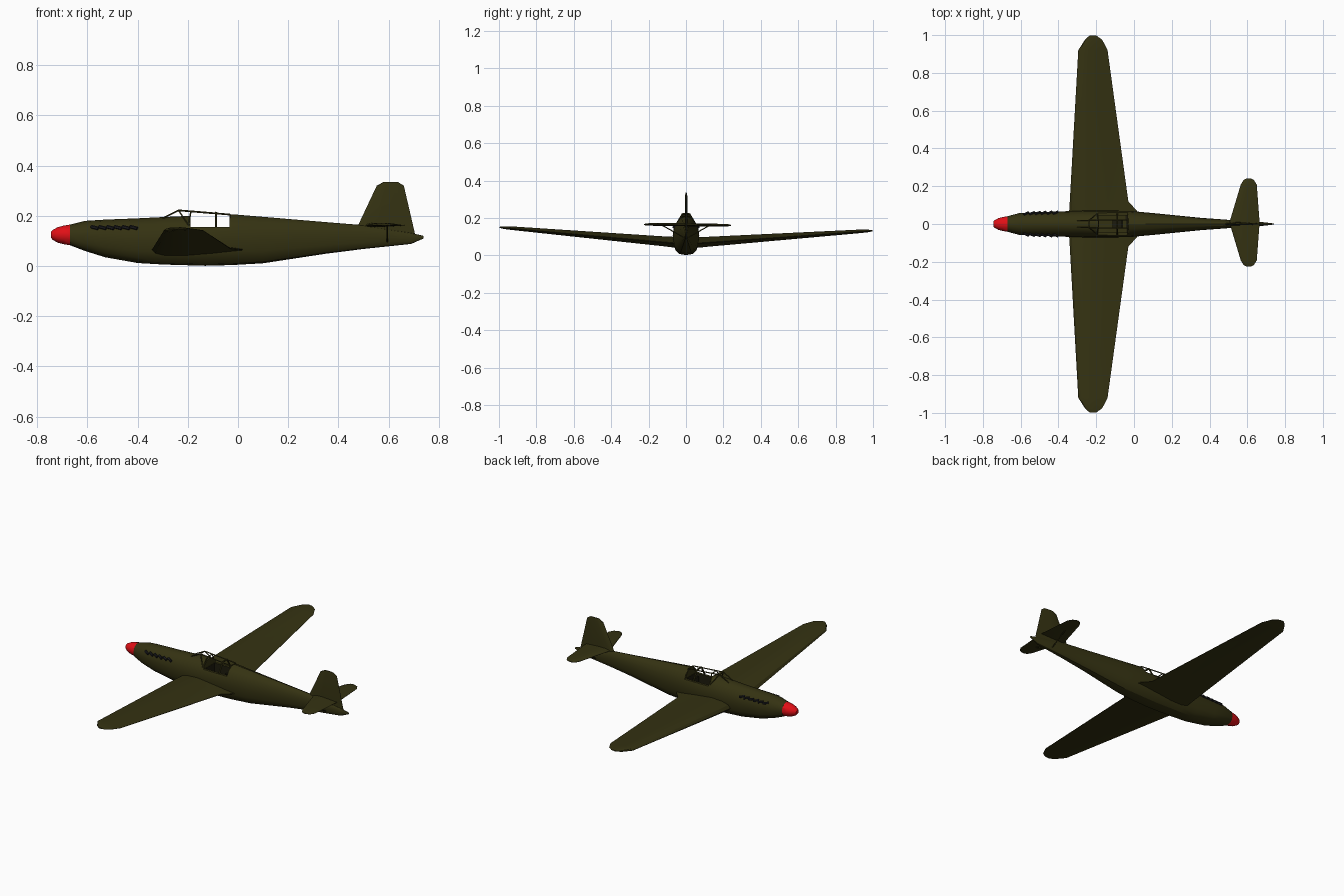
import bpy, bmesh
from math import sin, cos, pi, copysign
from mathutils import Vector

if "Cube" in bpy.data.objects:
    bpy.data.objects.remove(bpy.data.objects["Cube"])


def material(name, rgb):
    m = bpy.data.materials.new(name)
    m.use_nodes = True
    m.diffuse_color = (*rgb, 1)
    m.node_tree.nodes["Principled BSDF"].inputs["Base Color"].default_value = (*rgb, 1)
    return m


OLIVE = material("olive drab", (0.035, 0.032, 0.006))
RED = material("spinner red", (0.75, 0.005, 0.008))
DARK = material("exhaust grey", (0.012, 0.012, 0.014))
BLACK = material("cockpit dark", (0.012, 0.011, 0.004))


def finish(name, bm, mat, smooth=True):
    bmesh.ops.recalc_face_normals(bm, faces=bm.faces)
    mesh = bpy.data.meshes.new(name)
    bm.to_mesh(mesh)
    bm.free()
    ob = bpy.data.objects.new(name, mesh)
    bpy.context.collection.objects.link(ob)
    mesh.materials.append(mat)
    bpy.ops.object.select_all(action="DESELECT")
    ob.select_set(True)
    bpy.context.view_layer.objects.active = ob
    if smooth:
        bpy.ops.object.shade_smooth_by_angle(angle=pi / 6)
    return ob


def loft(name, rings, mat):
    """Skin a list of closed rings and cap both ends."""
    bm = bmesh.new()
    rows = [[bm.verts.new(p) for p in ring] for ring in rings]
    n = len(rows[0])
    for a, b in zip(rows, rows[1:]):
        for i in range(n):
            j = (i + 1) % n
            bm.faces.new((a[i], a[j], b[j], b[i]))
    bm.faces.new(rows[0])
    bm.faces.new(rows[-1])
    return finish(name, bm, mat)


def body_ring(x, bottom, top, half, sides=16, low_power=0.75):
    """Oval cross-section, fuller below its middle."""
    mid = bottom + (top - bottom) * 0.52
    ring = []
    for i in range(sides):
        a = 2 * pi * i / sides
        s, c = sin(a), cos(a)
        if s < 0:
            s, c = -abs(s) ** low_power, copysign(abs(c) ** low_power, c)
        ring.append((x, half * c, mid + s * (top - mid if s > 0 else mid - bottom)))
    return ring


# Aerofoil outline: chord fraction, thickness fraction
FOIL = [(0, 0), (0.04, 0.3), (0.15, 0.52), (0.35, 0.58), (0.65, 0.36), (1, 0.03),
        (1, -0.03), (0.65, -0.26), (0.35, -0.4), (0.15, -0.4), (0.04, -0.25)]


def panel(name, rows, place):
    """Flying surface from rows of (span, leading, trailing, offset, thickness)."""
    return loft(name, [[place(le + (te - le) * u, span, off + t * v) for u, v in FOIL]
                       for span, le, te, off, t in rows], OLIVE)


def box(name, lo, hi, mat):
    bm = bmesh.new()
    bmesh.ops.create_cube(bm, size=1)
    lo, hi = Vector(lo), Vector(hi)
    for v in bm.verts:
        v.co = (lo + hi) / 2 + v.co * (hi - lo)
    return finish(name, bm, mat, False)


def bar(name, a, b, r, mat=OLIVE):
    a, b = Vector(a), Vector(b)
    bm = bmesh.new()
    bmesh.ops.create_cone(bm, segments=6, radius1=r, radius2=r, depth=(b - a).length, cap_ends=True)
    q = (b - a).to_track_quat("Z", "Y")
    for v in bm.verts:
        v.co = q @ v.co + (a + b) / 2
    return finish(name, bm, mat, False)


# Fuselage: x, bottom, top, half width
STATIONS = [(-0.67, 0.083, 0.165, 0.041), (-0.61, 0.06, 0.18, 0.057), (-0.53, 0.035, 0.185, 0.063),
            (-0.4, 0.012, 0.19, 0.066), (-0.3, 0.006, 0.195, 0.07), (-0.13, 0.001, 0.203, 0.071),
            (-0.02, 0.004, 0.206, 0.069), (0.1, 0.011, 0.196, 0.058), (0.35, 0.049, 0.175, 0.033),
            (0.5, 0.068, 0.163, 0.022), (0.69, 0.088, 0.132, 0.009), (0.74, 0.11, 0.12, 0.003)]
fuselage = loft("fuselage", [body_ring(*s) for s in STATIONS], OLIVE)

# Cockpit opening: sill cut across the body, then a well below it
for lo, hi in (((-0.19, -0.1, 0.155), (-0.032, 0.1, 0.3)),
               ((-0.188, -0.045, 0.075), (-0.034, 0.045, 0.3))):
    cutter = box("cockpit_cutter", lo, hi, OLIVE)
    mod = fuselage.modifiers.new("cockpit", "BOOLEAN")
    mod.object, mod.operation, mod.solver = cutter, "DIFFERENCE", "EXACT"
    bpy.context.view_layer.objects.active = fuselage
    bpy.ops.object.modifier_apply(modifier=mod.name)
    bpy.data.objects.remove(cutter)
fuselage.data.materials.append(BLACK)
for f in fuselage.data.polygons:
    c = f.center
    if -0.195 < c.x < -0.03 and abs(c.y) < 0.0455 and 0.07 < c.z < 0.154:
        f.material_index = 1

# Spinner
loft("spinner", [body_ring(x, 0.124 - r, 0.124 + r, r, 12, 1) for x, r in
                 ((-0.745, 0.012), (-0.738, 0.02), (-0.718, 0.031), (-0.695, 0.037), (-0.67, 0.041))], RED)

# Wings, tailplane, exhausts and struts on both sides
WING = [(0, -0.345, 0.05, 0.06, 0.06), (0.07, -0.343, 0.015, 0.065, 0.058), (0.12, -0.34, -0.03, 0.069, 0.054),
        (0.92, -0.295, -0.14, 0.134, 0.02), (0.975, -0.26, -0.168, 0.138, 0.014), (0.998, -0.235, -0.2, 0.14, 0.006)]
TAIL = [(0, 0.505, 0.665, 0.162, 0.017), (0.2, 0.565, 0.65, 0.162, 0.014),
        (0.225, 0.58, 0.635, 0.162, 0.01), (0.233, 0.595, 0.62, 0.162, 0.005)]
for side, tag in ((1, "left"), (-1, "right")):
    # a slight roll lifts the right tip
    panel(tag + "_wing", WING, lambda x, s, o: (x, side * s, o - side * s * 0.009))
    panel(tag + "_tailplane", TAIL, lambda x, s, o: (x, side * s + 0.008, o - side * s * 0.01))
    bar(tag + "_tail_strut", (0.595, side * 0.13, 0.162), (0.595, side * 0.01, 0.095), 0.003)
    for i in range(6):
        x = -0.585 + i * 0.031
        y = 0.05 + 0.004 * min(i, 3) / 3
        bar(tag + "_exhaust_stub", (x, side * y, 0.157), (x + 0.028, side * (y + 0.012), 0.15), 0.007, DARK)

# Tail fin with rudder
FIN = [(0.1, 0.455, 0.712, 0, 0.018), (0.165, 0.48, 0.697, 0, 0.017), (0.32, 0.553, 0.661, 0, 0.012),
       (0.335, 0.58, 0.637, 0, 0.006)]
panel("tail_fin", FIN, lambda x, s, o: (x, o, s))

# Canopy frame: arched hoops joined by rails
HOOPS = [(-0.197, 0.163, -0.188, 0.217), (-0.088, 0.155, -0.088, 0.212), (-0.032, 0.155, -0.032, 0.205)]
for k, (x0, z0, x1, z1) in enumerate(HOOPS):
    r = 0.005 if k == 1 else 0.003
    bar("canopy_hoop_top", (x1, -0.022, z1), (x1, 0.022, z1), r)
    for side in (1, -1):
        bar("canopy_hoop_side", (x0, side * 0.055, z0), (x1, side * 0.022, z1), r)
bar("windshield_top", (-0.237, -0.02, 0.222), (-0.237, 0.02, 0.222), 0.003)
for side in (1, -1):
    bar("windshield_post", (-0.3, side * 0.018, 0.19), (-0.237, side * 0.02, 0.222), 0.003)
    bar("windshield_side_post", (-0.237, side * 0.02, 0.222), (-0.197, side * 0.055, 0.163), 0.003)
    bar("canopy_rail", (-0.237, side * 0.021, 0.222), (-0.032, side * 0.022, 0.205), 0.0035)

# Pilot seat, kept below the sill
box("seat_base", (-0.115, -0.025, 0.07), (-0.065, 0.025, 0.1), BLACK)
box("seat_back", (-0.068, -0.025, 0.07), (-0.058, 0.025, 0.15), BLACK)
